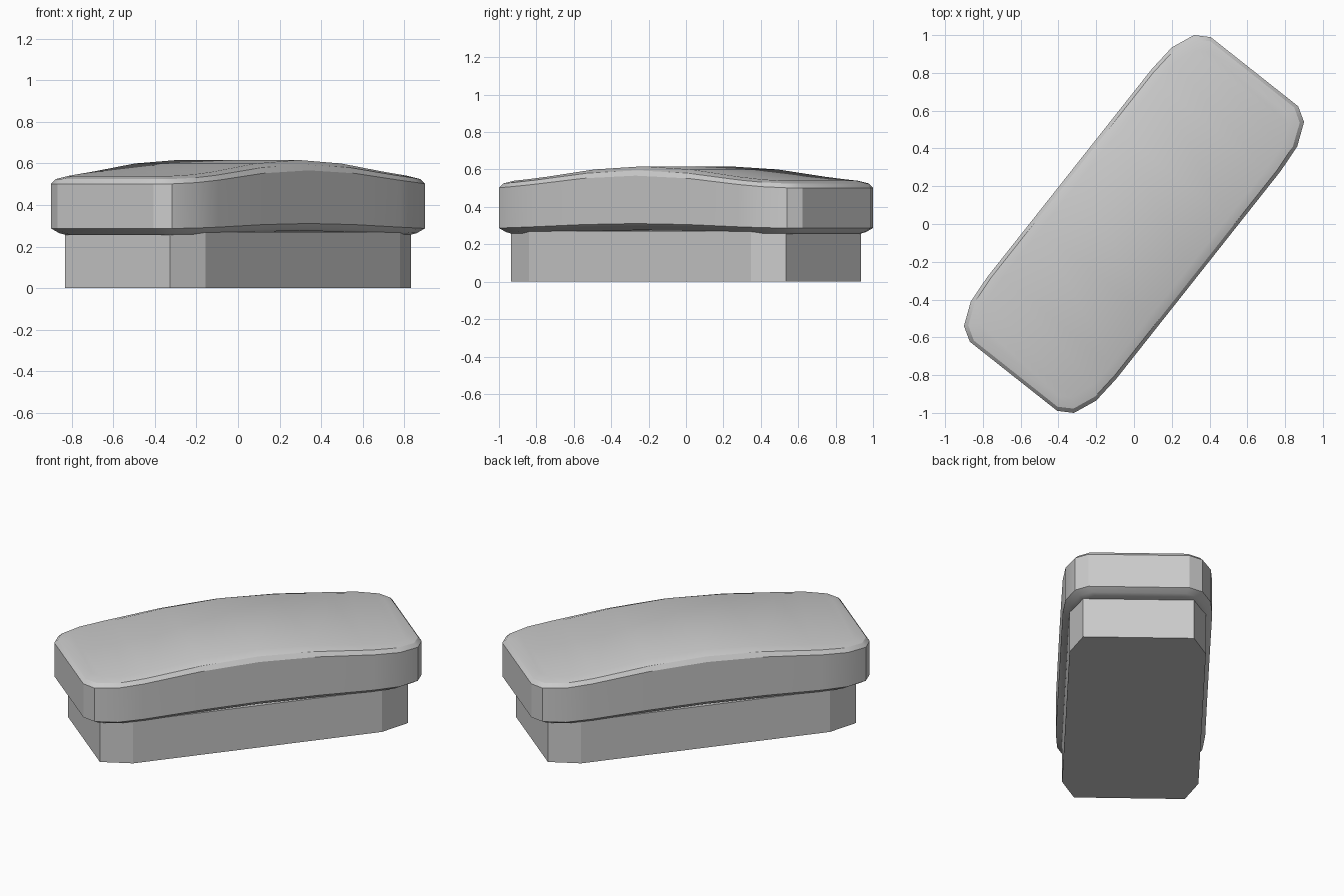
import bpy, bmesh
from math import radians

if "Cube" in bpy.data.objects:
    bpy.data.objects.remove(bpy.data.objects["Cube"])

ANGLE = radians(51.65)
# half outline of the cap: along, half width, arch strength
HALF = [(0, .435, 1), (.355, .435, .78), (.703, .435, .27),
        (.858, .423, .09), (.982, .371, 0), (1.028, .295, 0)]
SIDE = [(-u, v, r) for u, v, r in reversed(HALF[1:])] + HALF
# rings from underside to crown: inset, end height, rise at the middle
RINGS = [(.055, .256, .02), (.03, .265, .02), (0, .287, .024), (0, .502, .065),
         (.018, .525, .07), (.065, .540, .077)]


def finish(name, bm, smooth):
    bmesh.ops.recalc_face_normals(bm, faces=bm.faces)
    mesh = bpy.data.meshes.new(name)
    bm.to_mesh(mesh)
    bm.free()
    obj = bpy.data.objects.new(name, mesh)
    bpy.context.collection.objects.link(obj)
    obj.rotation_euler.z = ANGLE
    if smooth:
        bpy.ops.object.select_all(action='DESELECT')
        obj.select_set(True)
        bpy.context.view_layer.objects.active = obj
        bpy.ops.object.shade_smooth_by_angle(angle=radians(30))
    return obj


def bridge(bm, a, b):
    n = len(a)
    for i in range(n):
        j = (i + 1) % n
        bm.faces.new((a[i], a[j], b[j], b[i]))


# arched cap with softened rims
bm = bmesh.new()
loops = []
for inset, z, rise in RINGS:
    su, sv = 1 - inset / 1.028, 1 - inset / .435
    right = [bm.verts.new((u * su, -v * sv, z + rise * r)) for u, v, r in SIDE]
    left = [bm.verts.new((u * su, v * sv, z + rise * r)) for u, v, r in reversed(SIDE)]
    loops.append(right + left)
for a, b in zip(loops, loops[1:]):
    bridge(bm, a, b)
for ring in (loops[0], loops[-1]):
    for i in range(len(SIDE) - 1):
        bm.faces.new((ring[i], ring[i + 1], ring[-2 - i], ring[-1 - i]))
finish("cap", bm, True)

# straight base with cut corners, reaching up into the cap
bm = bmesh.new()
quarter = [(.936, -.323), (.936, .323), (.756, .397)]
outline = [(-.756, -.397), (.756, -.397)] + quarter + [(-.756, .397), (-.936, .323), (-.936, -.323)]
low, high = [[bm.verts.new((x, y, z)) for x, y in outline] for z in (0, .27)]
bridge(bm, low, high)
bm.faces.new(low)
bm.faces.new(high)
finish("base", bm, False)
